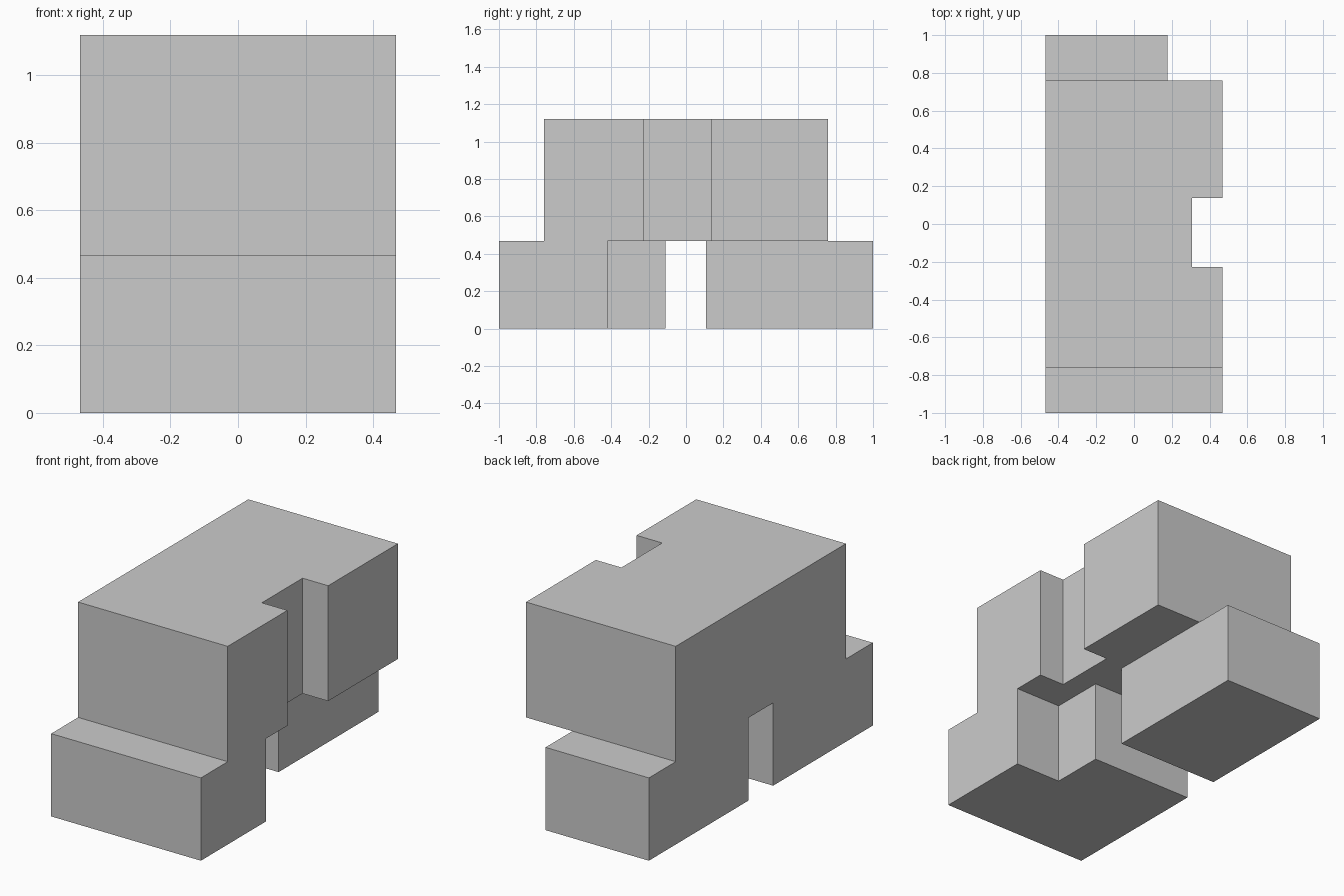
import bpy, bmesh

if "Cube" in bpy.data.objects:
    bpy.data.objects.remove(bpy.data.objects["Cube"])

HALF_W, LEDGE, TOP = 0.468, 0.468, 1.12


def extrude_x(name, profile, x0, x1):
    """Extrude a closed (y, z) profile from x0 to x1."""
    bm = bmesh.new()
    face = bm.faces.new([bm.verts.new((x0, y, z)) for y, z in profile])
    ext = bmesh.ops.extrude_face_region(bm, geom=[face])
    verts = [v for v in ext["geom"] if isinstance(v, bmesh.types.BMVert)]
    bmesh.ops.translate(bm, verts=verts, vec=(x1 - x0, 0, 0))
    bmesh.ops.recalc_face_normals(bm, faces=bm.faces)
    mesh = bpy.data.meshes.new(name)
    bm.to_mesh(mesh)
    bm.free()
    obj = bpy.data.objects.new(name, mesh)
    bpy.context.collection.objects.link(obj)
    return obj


def cut_box(target, name, x0, y0, y1, z0, z1):
    """Remove a box that runs out through the right-hand side."""
    cutter = extrude_x(name, [(y0, z0), (y1, z0), (y1, z1), (y0, z1)], x0, 0.7)
    cutter.hide_render = True
    cutter.display_type = 'WIRE'
    mod = target.modifiers.new(name, 'BOOLEAN')
    mod.operation = 'DIFFERENCE'
    mod.solver = 'EXACT'
    mod.object = cutter
    bpy.context.view_layer.objects.active = target
    bpy.ops.object.modifier_apply(modifier=name)
    bpy.data.objects.remove(cutter)


# Main mass: side profile with end ledges and the passage underneath
body = extrude_x("building_body", [
    (-1, 0), (-0.11, 0), (-0.11, LEDGE), (0.108, LEDGE), (0.108, 0), (1, 0),
    (1, LEDGE), (0.76, LEDGE), (0.76, TOP), (-0.76, TOP), (-0.76, LEDGE),
    (-1, LEDGE)], -HALF_W, HALF_W)

# Lower storey set back under the overhang, through to the rear ledge
cut_box(body, "lower_setback_front", 0.178, -0.42, 0.0, -0.2, LEDGE)
cut_box(body, "lower_setback_back", 0.178, 0.0, 0.76, -0.2, LEDGE)
cut_box(body, "rear_ledge_setback", 0.178, 0.76, 1.2, -0.2, 0.6)

# Vertical notch in the upper storey
cut_box(body, "upper_notch", 0.308, -0.227, 0.137, 0.3, 1.3)

# Clean up coplanar splits
bm = bmesh.new()
bm.from_mesh(body.data)
bmesh.ops.remove_doubles(bm, verts=bm.verts, dist=1e-4)
bmesh.ops.dissolve_limit(bm, angle_limit=0.01, verts=bm.verts, edges=bm.edges)
bm.to_mesh(body.data)
bm.free()
